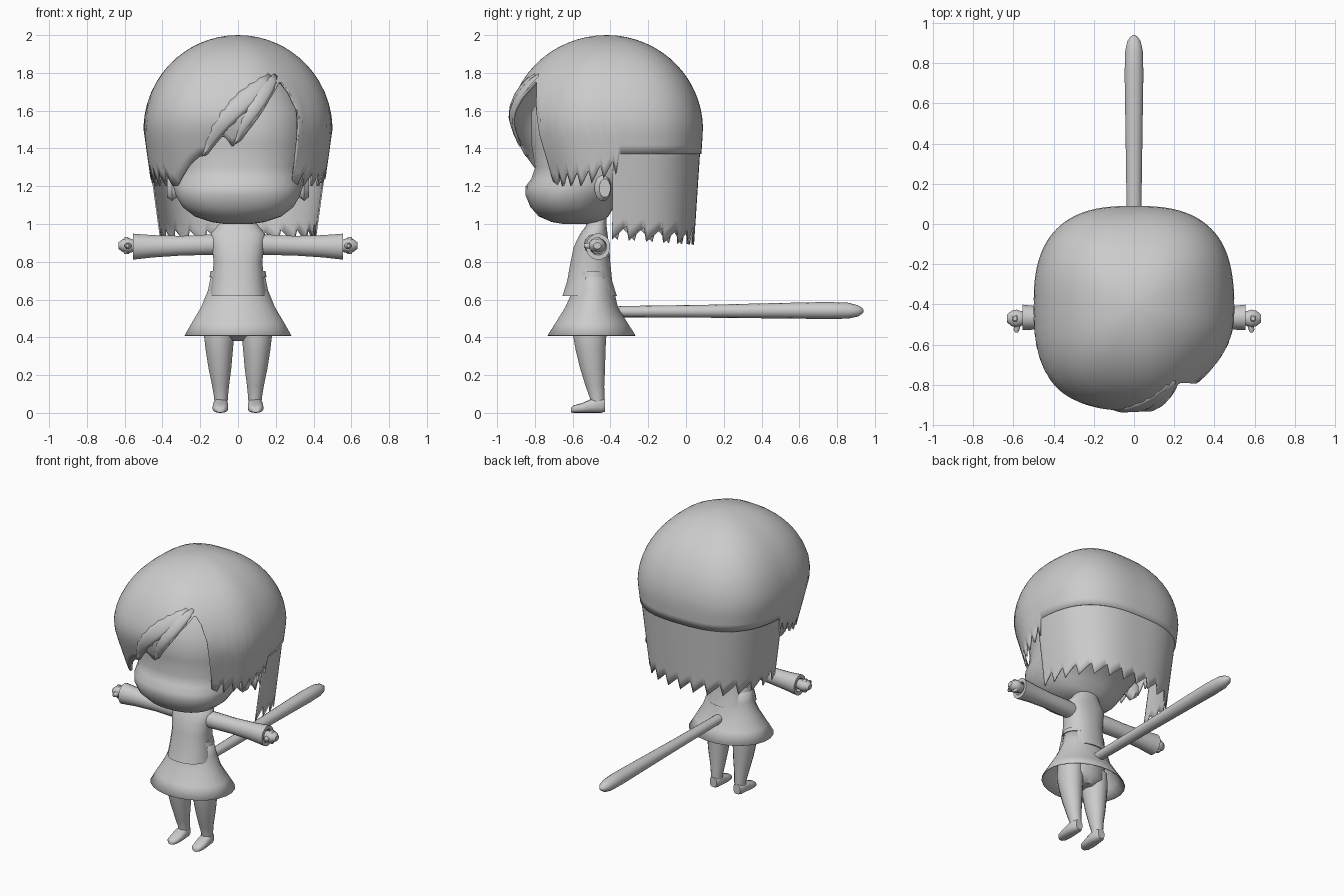
import bpy, bmesh
from math import sin, cos, pi, radians, degrees, sqrt

cube = bpy.data.objects.get("Cube")
if cube:
    bpy.data.objects.remove(cube, do_unlink=True)

grey = bpy.data.materials.new("plain_grey")
grey.use_nodes = True
grey.diffuse_color = (0.6, 0.6, 0.6, 1)
grey.node_tree.nodes["Principled BSDF"].inputs["Base Color"].default_value = (0.6, 0.6, 0.6, 1)


def build(name, rows, closed=True, caps=True, mirror=False, thick=0, angle=45):
    """Skin equal rows of points into one smooth object."""
    bm = bmesh.new()
    grid = [[bm.verts.new(p) for p in row] for row in rows]
    n = len(grid[0])
    for a, b in zip(grid, grid[1:]):
        for i in range(n if closed else n - 1):
            j = (i + 1) % n
            bm.faces.new((a[i], a[j], b[j], b[i]))
    if caps:
        bm.faces.new(grid[0][::-1])
        bm.faces.new(grid[-1])
    bmesh.ops.remove_doubles(bm, verts=bm.verts, dist=0.0003)
    bmesh.ops.recalc_face_normals(bm, faces=bm.faces)
    mesh = bpy.data.meshes.new(name)
    bm.to_mesh(mesh)
    bm.free()
    obj = bpy.data.objects.new(name, mesh)
    bpy.context.collection.objects.link(obj)
    mesh.materials.append(grey)
    bpy.ops.object.select_all(action='DESELECT')
    obj.select_set(True)
    bpy.context.view_layer.objects.active = obj
    bpy.ops.object.shade_smooth_by_angle(angle=radians(angle))
    if mirror:
        obj.modifiers.new("Mirror", 'MIRROR')
    if thick:
        mod = obj.modifiers.new("Solidify", 'SOLIDIFY')
        mod.thickness = thick
    return obj


def power(v, e):
    return abs(v) ** e * (1 if v > 0 else -1)


def loft(name, rings, axis='z', n=20, e=2.0, **kw):
    """Rings are (position, centre u, centre v, radius u, radius v)."""
    rows = []
    for t, u, v, ru, rv in rings:
        row = []
        for i in range(n):
            a = 2 * pi * (i + 0.5) / n
            p, q = u + ru * power(cos(a), 2 / e), v + rv * power(sin(a), 2 / e)
            row.append({'z': (p, q, t), 'x': (t, p, q), 'y': (p, t, q)}[axis])
        rows.append(row)
    return build(name, rows, **kw)


def span(z, rx, front, back):
    return (z, 0, (front + back) / 2, rx, (back - front) / 2)


def lerp(points, x):
    for (x0, y0), (x1, y1) in zip(points, points[1:]):
        if x <= x1:
            return y0 + (y1 - y0) * max(0, x - x0) / (x1 - x0)
    return points[-1][1]


# Head with round cheeks and tucked chin
loft("head", [span(1.0, .07, -.65, -.5), span(1.01, .14, -.71, -.45), span(1.04, .23, -.78, -.41),
              span(1.09, .295, -.825, -.38), span(1.15, .33, -.85, -.32), span(1.2, .345, -.85, -.22),
              span(1.24, .35, -.82, -.14), span(1.3, .365, -.8, -.07), span(1.42, .38, -.82, -.03),
              span(1.6, .37, -.82, -.05), span(1.75, .28, -.7, -.15)], n=32, e=2.3)
loft("ear", [(.31, -.45, 1.2, .03, .05), (.35, -.44, 1.19, .045, .07), (.375, -.43, 1.19, .03, .05)],
     axis='x', n=12, mirror=True)


# Hair follows one rounded surface, given by direction and height
def hair_point(deg, z, inset=1.0):
    a = radians(deg)
    part = max(0, cos(a - radians(42))) ** 2
    n = 2.7 - 0.85 * part
    depth = .52 if cos(a) > 0 else .51
    r = (abs(sin(a) / .5) ** n + abs(cos(a) / depth) ** n) ** (-1 / n)
    if z > 1.5:
        s = sqrt(max(0, 1 - ((z - 1.5) / .5) ** 2))
    else:
        s = 1 - (1.5 - z) * (.13 + .15 * sin(a) ** 2)
    s -= max(0, 1.6 - z) ** 1.4 * max(0, cos(a)) ** 2
    s *= inset
    return (r * s * sin(a), -.42 - r * s * cos(a), z)


def tooth(deg, period, depth):
    return depth * ((deg % period) / period)


edge = [(-95, 1.26), (-75, 1.2), (-46, 1.2), (-40, 1.25), (-33, 1.31), (-25, 1.36), (-21, 1.36), (-9, 1.47),
        (-4, 1.41), (2, 1.44), (12, 1.56), (20, 1.66), (31, 1.76), (36, 1.7), (40, 1.6), (43, 1.4), (46, 1.2),
        (75, 1.2), (95, 1.26)]


def cap_edge(deg):
    if abs(deg) > 96:
        return 1.37
    return lerp(edge, deg) + (tooth(abs(deg), 8, .1) if abs(deg) > 50 else 0)


angles = [-180 + 2 * i for i in range(180)]
crown = [1.5 + .5 * cos(radians(59) * i / 10) for i in range(11)]
rows = [[hair_point(d, z) for d in angles] for z in crown]
for k in range(1, 9):
    rows.append([hair_point(d, crown[-1] + (cap_edge(d) - crown[-1]) * k / 8) for d in angles])
build("hair_cap", rows, caps=False, thick=.015, angle=60)

# Long jagged hair at the back
back_angles = [94 + 2 * i for i in range(87)]
rows = []
for k in range(9):
    rows.append([hair_point(d, 1.42 + (.92 - .03 * abs(cos(radians(d))) + tooth(d - 94, 12, .09) - 1.42) * k / 8, .985)
                 for d in back_angles])
build("back_hair", rows, closed=False, caps=False, thick=.008, angle=60)

# Overlapping fringe strands swept from the parting
for name, tip, root, width in (("fringe_strand_low", (-24, 1.355), (24, 1.79), 5),
                               ("fringe_strand_high", (-3, 1.41), (29, 1.79), 4)):
    rows = []
    for k in range(9):
        t = k / 8
        d, z = (root[i] + (tip[i] - root[i]) * t for i in (0, 1))
        w = width * sin(pi * (.08 + .92 * t)) + .05
        z += .05 * sin(pi * t)
        rows.append([hair_point(d + o * w, z - o * w * .006, 1.0 + .02 * (1 - o * o) * sin(pi * t))
                     for o in (-1, -.5, 0, .5, 1)])
    build(name, rows, closed=False, caps=False, thick=.01)

# Torso, neck and flared hem
loft("torso", [span(.62, .15, -.655, -.365), span(.7, .14, -.63, -.39), span(.8, .13, -.612, -.4),
               span(.88, .14, -.595, -.405), span(.95, .145, -.56, -.415), span(.99, .11, -.53, -.42),
               span(1.06, .06, -.52, -.42)], e=2.3)

# Skirt is an open flared shell with a waistband
loft("skirt", [span(.41, .285, -.735, -.265), span(.48, .245, -.69, -.31), span(.56, .197, -.64, -.36),
               span(.65, .16, -.6, -.38), span(.75, .14, -.59, -.41)], n=24, caps=False, thick=.006)
loft("waistband", [span(.72, .152, -.6, -.395), span(.75, .147, -.6, -.4)], n=24)
loft("hips", [span(.38, .05, -.55, -.44), span(.43, .15, -.61, -.4), span(.55, .16, -.61, -.4)])

# Arms, cuffs and hands
loft("sleeve", [(.1, -.49, .89, .05, .055), (.16, -.485, .89, .055, .055), (.3, -.475, .885, .05, .053),
                (.45, -.468, .882, .056, .06), (.555, -.465, .88, .065, .07), (.555, -.465, .88, .045, .045),
                (.53, -.465, .88, .04, .04)], axis='x', n=16, mirror=True)
loft("hand", [(.52, -.468, .885, .028, .026), (.56, -.47, .885, .038, .034), (.585, -.47, .886, .046, .042),
              (.61, -.47, .886, .04, .034), (.632, -.47, .885, .02, .018)], axis='x', n=10, mirror=True)
loft("thumb", [(-.54, .585, .885, .008, .01), (-.525, .585, .885, .016, .016), (-.49, .575, .885, .018, .018)],
     axis='y', n=8, mirror=True)
loft("finger", [(.84, .59, -.47, .012, .012), (.86, .59, -.47, .022, .03), (.91, .59, -.47, .022, .03),
                (.93, .592, -.47, .01, .012)], n=8, mirror=True)

# Legs and feet
loft("leg", [(.02, .09, -.47, .034, .036), (.08, .09, -.47, .037, .04), (.14, .092, -.482, .045, .05),
             (.24, .096, -.495, .062, .068), (.33, .099, -.505, .073, .08), (.41, .1, -.51, .082, .09),
             (.5, .1, -.51, .075, .09)], n=16, mirror=True)
loft("foot", [(-.61, .094, .014, .018, .012), (-.595, .094, .02, .034, .02), (-.55, .093, .026, .042, .026),
              (-.5, .092, .037, .041, .037), (-.45, .091, .04, .037, .04), (-.43, .091, .04, .026, .034)],
     axis='y', n=14, e=2.5, mirror=True)

# Long tail pointing straight back
loft("tail", [(-.42, 0, .535, .03, .026), (-.33, 0, .536, .034, .03), (.1, 0, .538, .038, .034),
              (.5, 0, .541, .044, .041), (.75, 0, .542, .048, .045), (.86, 0, .541, .045, .042),
              (.91, 0, .54, .034, .03), (.932, 0, .54, .018, .016), (.94, 0, .54, .006, .006)],
     axis='y', n=14)
